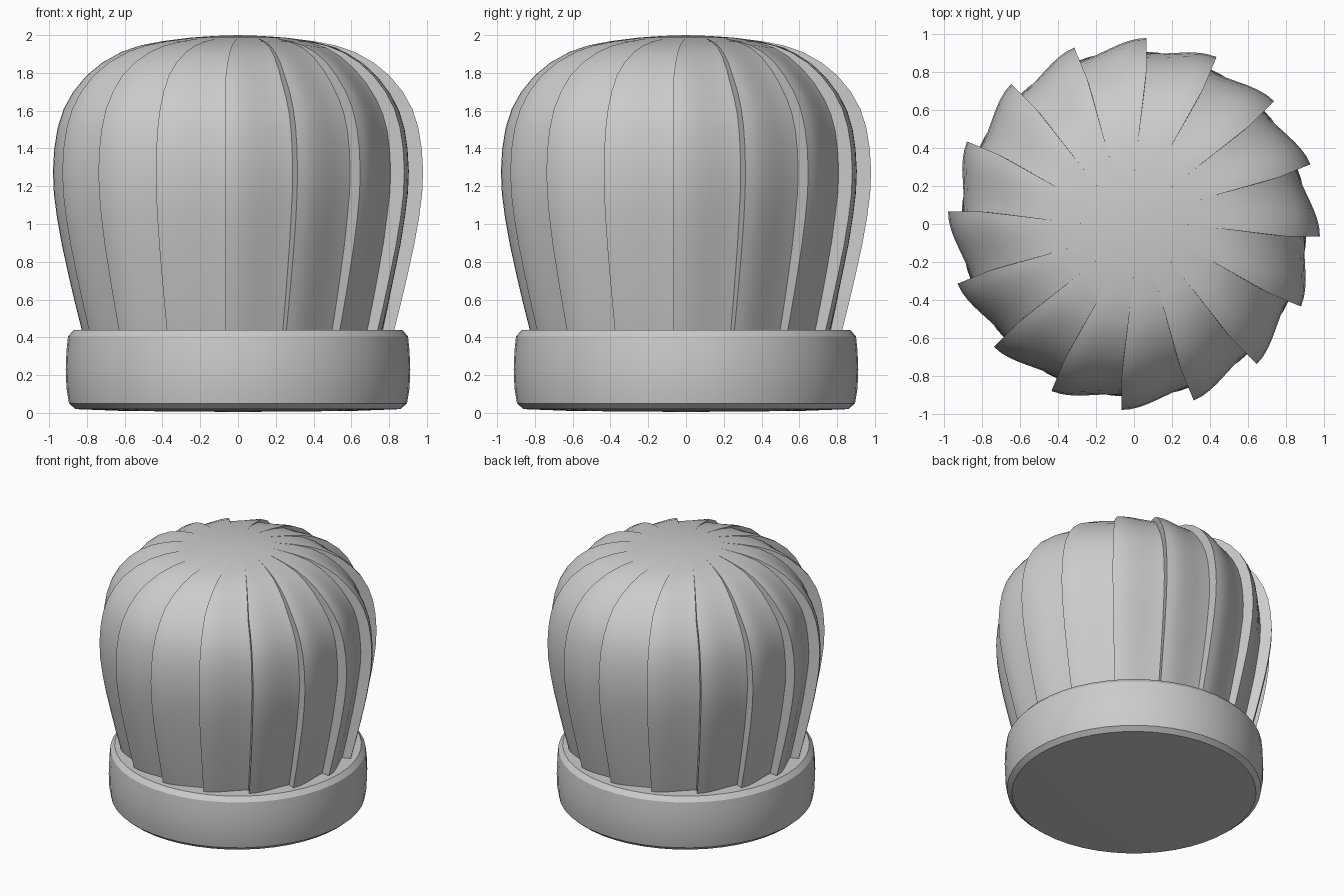
import bpy, bmesh, math

if "Cube" in bpy.data.objects:
    bpy.data.objects.remove(bpy.data.objects["Cube"])

VANES = 16
STEPS = 8


def finish(bm, name, angle):
    bmesh.ops.remove_doubles(bm, verts=bm.verts, dist=0.0005)
    bmesh.ops.recalc_face_normals(bm, faces=bm.faces)
    me = bpy.data.meshes.new(name)
    bm.to_mesh(me)
    bm.free()
    ob = bpy.data.objects.new(name, me)
    bpy.context.collection.objects.link(ob)
    bpy.ops.object.select_all(action='DESELECT')
    ob.select_set(True)
    bpy.context.view_layer.objects.active = ob
    bpy.ops.object.shade_smooth_by_angle(angle=math.radians(angle))
    return ob


def skin(bm, rings):
    # join successive closed rings of points with quads
    rings = [[bm.verts.new(p) for p in ring] for ring in rings]
    n = len(rings[0])
    for a, b in zip(rings, rings[1:]):
        for i in range(n):
            j = (i + 1) % n
            bm.faces.new((a[i], a[j], b[j], b[i]))


# Base collar: slightly barrelled, closed top and bottom
collar = [(0, 0.005), (0.6, 0.01), (0.86, 0.02), (0.895, 0.05), (0.908, 0.13),
          (0.912, 0.23), (0.908, 0.33), (0.9, 0.405), (0.87, 0.44), (0.6, 0.44), (0, 0.44)]
bm = bmesh.new()
skin(bm, [[(r * math.cos(math.tau * i / 48), r * math.sin(math.tau * i / 48), z)
           for i in range(48)] for r, z in collar])
finish(bm, "base_collar", 25)

# Turbine dome: profile of vane tips (radius, height, step depth)
profile = [(0.79, 0.30, 0.055), (0.83, 0.44, 0.06), (0.865, 0.58, 0.065), (0.90, 0.73, 0.07),
           (0.935, 0.89, 0.075), (0.96, 1.03, 0.08), (0.977, 1.16, 0.08), (0.982, 1.28, 0.08),
           (0.975, 1.40, 0.08), (0.957, 1.51, 0.077), (0.925, 1.61, 0.074), (0.875, 1.70, 0.068),
           (0.805, 1.785, 0.058), (0.72, 1.855, 0.045), (0.62, 1.91, 0.028), (0.52, 1.945, 0.012),
           (0.40, 1.968, 0.003), (0.25, 1.987, 0), (0.12, 1.996, 0), (0, 2.0, 0)]
rings = []
for k, (r, z, d) in enumerate(profile):
    # inward normal of the profile
    r0, z0, _ = profile[max(k - 1, 0)]
    r1, z1, _ = profile[min(k + 1, len(profile) - 1)]
    length = math.hypot(r1 - r0, z1 - z0)
    nr, nz = -(z1 - z0) / length, (r1 - r0) / length
    lag = 0.065 * min(1, max(0, (r - 0.25) / 0.55))
    twist = math.asin(lag / r) if r > 0.1 else 0
    ring = []
    for v in range(VANES):
        for s in range(STEPS + 1):
            u = s / STEPS
            drop = d * (1 - math.cos(math.pi * u ** 0.85)) / 2
            rr, zz = r + nr * drop, z + nz * drop
            a = math.tau * (v + u) / VANES - twist
            ring.append((rr * math.cos(a), rr * math.sin(a), zz))
    rings.append(ring)
bm = bmesh.new()
skin(bm, rings)
finish(bm, "turbine_vanes", 35)
